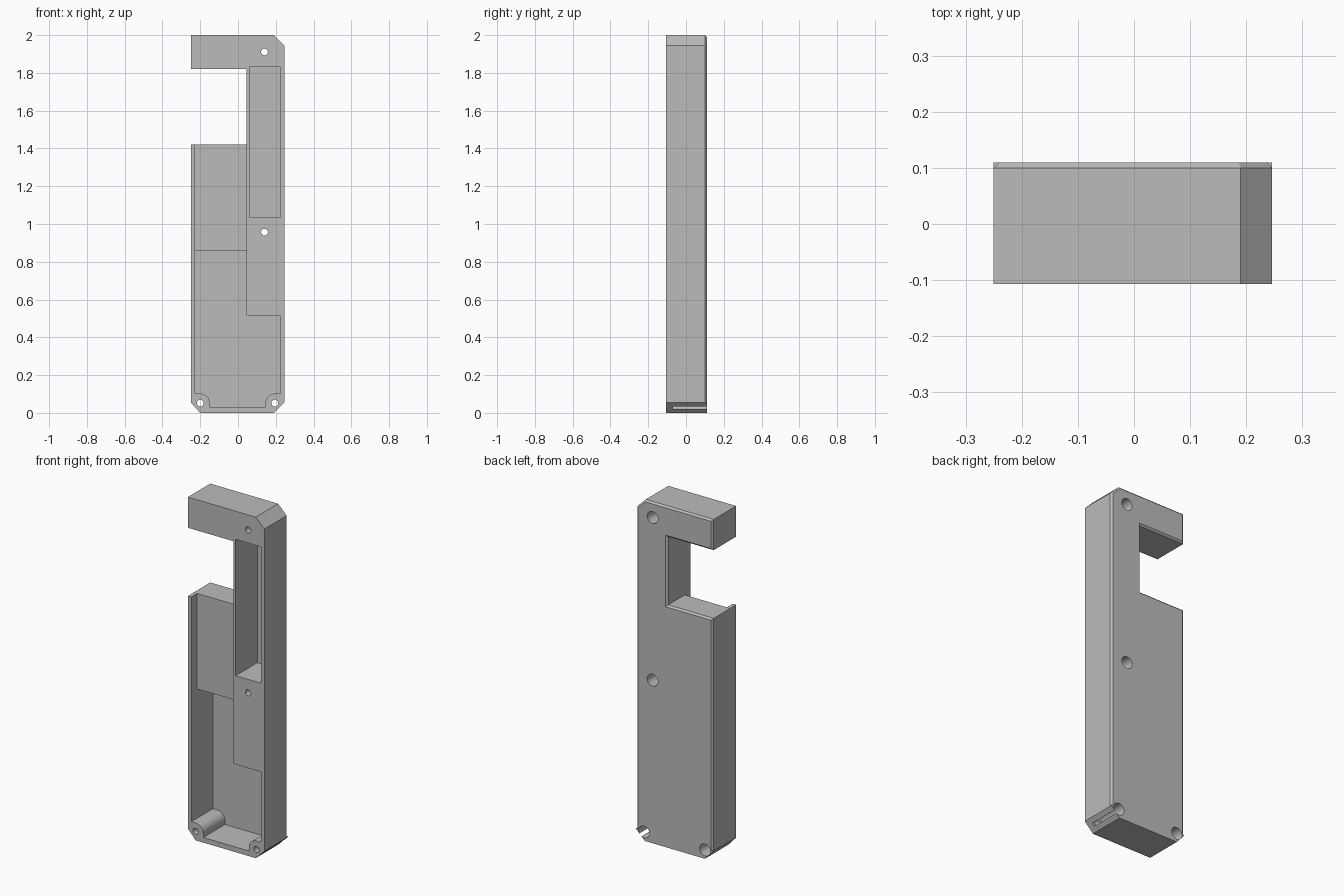
import bpy, bmesh
from math import cos, sin, radians

if "Cube" in bpy.data.objects:
    bpy.data.objects.remove(bpy.data.objects["Cube"])

FRONT, RIM, BACK = -0.107, 0.10, 0.11
FLOOR, LEDGE, BORE = 0.093, -0.053, -0.07
C = 0.01  # back edge chamfer

grey = bpy.data.materials.new("plain grey")
grey.use_nodes = True
grey.diffuse_color = (0.5, 0.5, 0.5, 1)
grey.node_tree.nodes["Principled BSDF"].inputs["Base Color"].default_value = (0.5, 0.5, 0.5, 1)


def loft(name, rings):
    """Solid through rings of (x, y, z) points, capped at both ends."""
    bm = bmesh.new()
    rows = [[bm.verts.new(p) for p in ring] for ring in rings]
    n = len(rows[0])
    for a, b in zip(rows, rows[1:]):
        for i in range(n):
            j = (i + 1) % n
            bm.faces.new((a[i], a[j], b[j], b[i]))
    bm.faces.new(rows[0])
    bm.faces.new(rows[-1])
    bmesh.ops.remove_doubles(bm, verts=bm.verts, dist=1e-5)
    bmesh.ops.recalc_face_normals(bm, faces=bm.faces)
    mesh = bpy.data.meshes.new(name)
    bm.to_mesh(mesh)
    bm.free()
    mesh.materials.append(grey)
    ob = bpy.data.objects.new(name, mesh)
    bpy.context.collection.objects.link(ob)
    return ob


def prism(name, outline, y0, y1):
    return loft(name, [[(x, y, z) for x, z in outline] for y in (y0, y1)])


def arc(cx, cz, r, start, end, steps):
    angles = [radians(start + (end - start) * i / steps) for i in range(steps + 1)]
    return [(cx + r * cos(a), cz + r * sin(a)) for a in angles]


def box(x0, x1, z0, z1):
    return [(x0, z0), (x1, z0), (x1, z1), (x0, z1)]


# Body outline: x, z and the back edge's shift; the foot stays square
outline = [
    (-0.25, 0.055, 0, 0), (-0.2, 0, 0, 0), (0.19, 0, 0, 0), (0.246, 0.055, 0, 0),
    (0.246, 0.06, 0, 0), (0.246, 0.06, -C, 0),
    (0.246, 1.945, -C, -C * 0.4), (0.19, 2, -C * 0.4, -C), (-0.25, 2, C, -C),
    (-0.25, 1.82, C, C), (0.045, 1.82, C, C), (0.045, 1.42, C, -C),
    (-0.25, 1.42, C, -C), (-0.25, 0.06, C, 0), (-0.25, 0.06, 0, 0),
]
body = loft("housing", [
    [(x, FRONT, z) for x, z, dx, dz in outline],
    [(x, RIM, z) for x, z, dx, dz in outline],
    [(x + dx, BACK, z + dz) for x, z, dx, dz in outline],
])

# Deep front pocket that leaves a round boss in each bottom corner
left_boss, right_boss = (-0.2, 0.052), (0.195, 0.052)
deep = ([(-0.228, 0.86), (-0.228, 0.102)]
        + arc(*left_boss, 0.05, 90, 0, 10) + [(-0.15, 0.03), (0.145, 0.03)]
        + arc(*right_boss, 0.05, 180, 90, 10)
        + [(0.223, 0.102), (0.223, 0.515), (0.045, 0.515), (0.045, 0.86)])
cutters = [
    prism("deep_pocket", deep, FRONT - 0.1, FLOOR),
    prism("shallow_pocket", box(-0.228, 0.045, 0.7, 1.45), FRONT - 0.1, LEDGE),
    prism("tall_pocket", box(0.06, 0.223, 1.035, 1.835), FRONT - 0.1, FLOOR),
]

# Screw holes, counterbored from the back
for x, z in (left_boss, right_boss, (0.14, 0.957), (0.14, 1.911)):
    cutters.append(prism("screw_hole", arc(x, z, 0.018, 0, 348.75, 31), FRONT - 0.1, BACK + 0.1))
    cutters.append(prism("counterbore", arc(x, z, 0.035, 0, 348.75, 31), BORE, BACK + 0.1))

bpy.ops.object.select_all(action='DESELECT')
bpy.context.view_layer.objects.active = body
body.select_set(True)
for cutter in cutters:
    cutter.hide_render = True
    mod = body.modifiers.new(cutter.name, 'BOOLEAN')
    mod.operation = 'DIFFERENCE'
    mod.solver = 'EXACT'
    mod.object = cutter
    bpy.ops.object.modifier_apply(modifier=mod.name)
for cutter in cutters:
    bpy.data.objects.remove(cutter)

bpy.ops.object.shade_smooth_by_angle(angle=radians(25))
